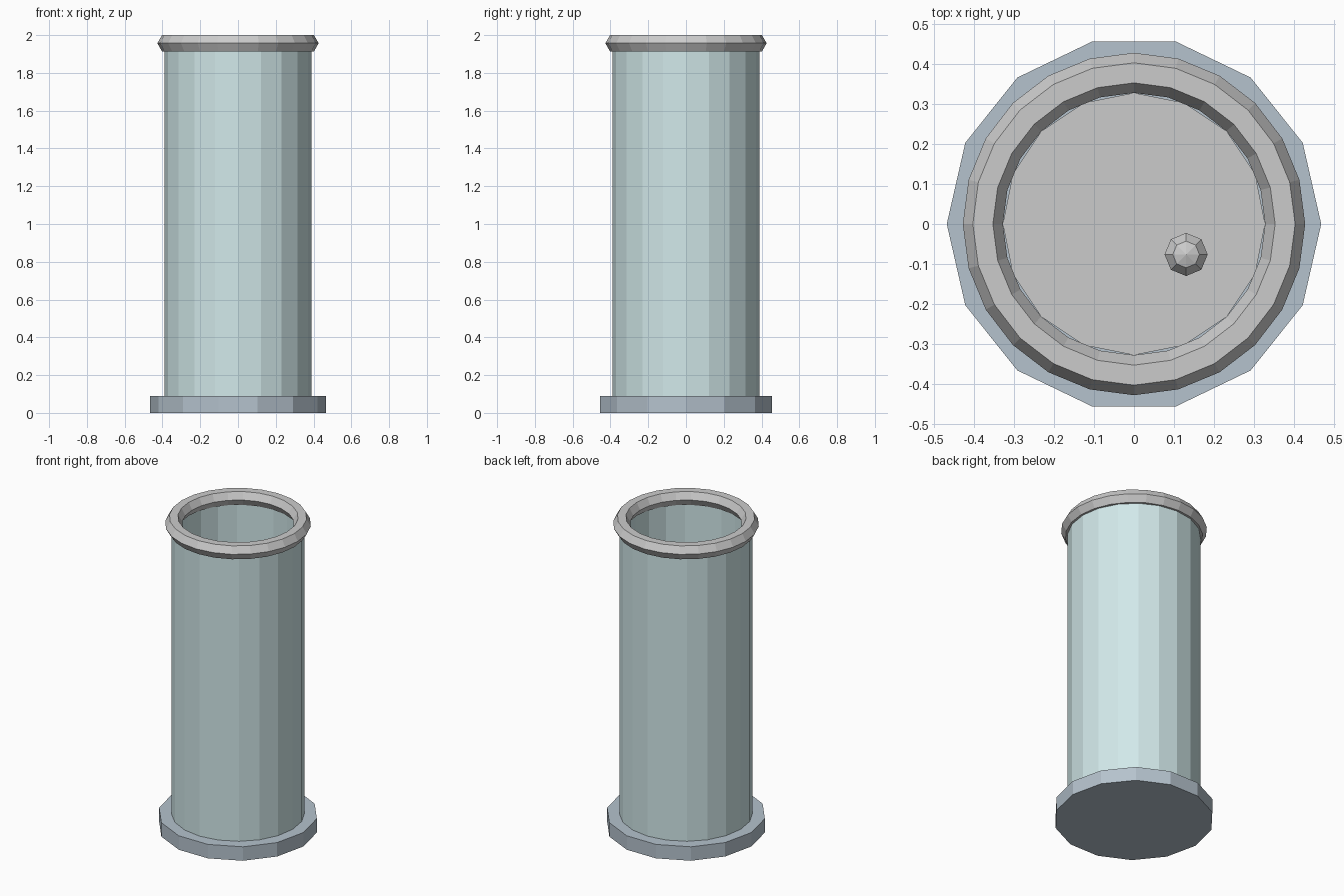
import bpy
import math

if "Cube" in bpy.data.objects:
    bpy.data.objects.remove(bpy.data.objects["Cube"])


def material(name, rgb):
    m = bpy.data.materials.new(name)
    m.diffuse_color = (*rgb, 1.0)
    m.use_nodes = True
    m.node_tree.nodes["Principled BSDF"].inputs["Base Color"].default_value = m.diffuse_color
    return m


def lathe(name, profile, sides, loc=(0, 0, 0), closed=False, mat=None):
    """Revolve (radius, z) points, first corner on +x; ends are capped unless closed."""
    verts = [(r * math.cos(2 * math.pi * i / sides),
              r * math.sin(2 * math.pi * i / sides), z)
             for r, z in profile for i in range(sides)]
    n = len(profile)
    faces = []
    for k in range(n if closed else n - 1):
        a, b = k * sides, ((k + 1) % n) * sides
        for i in range(sides):
            j = (i + 1) % sides
            faces.append((a + i, a + j, b + j, b + i))
    if not closed:
        faces.append(tuple(reversed(range(sides))))
        faces.append(tuple(range((n - 1) * sides, n * sides)))
    mesh = bpy.data.meshes.new(name)
    mesh.from_pydata(verts, [], faces)
    mesh.update()
    obj = bpy.data.objects.new(name, mesh)
    obj.location = loc
    bpy.context.collection.objects.link(obj)
    if mat:
        mesh.materials.append(mat)
    return obj


glass = material("pale_glass", (0.64, 0.81, 0.82))
slate = material("slate", (0.46, 0.54, 0.61))

# Foot plate
lathe("base", [(0.467, 0), (0.467, 0.09)], 14, mat=slate)

# Hollow tube wall, counter-clockwise section so normals face out
lathe("tube", [(0.39, 0.09), (0.39, 1.95), (0.36, 1.95), (0.36, 0.09)], 20,
      closed=True, mat=glass)

# Rim ring with a six-sided section
ring = [(0.377 + 0.05 * math.cos(math.radians(a)),
         1.957 + 0.05 * math.sin(math.radians(a))) for a in range(0, 360, 60)]
lathe("rim", ring, 24, closed=True)

# Inner column filling the tube
level = 1.6
lathe("inner_column", [(0.327, 0.09), (0.327, level)], 16)

# Small faceted bubble on top of the column
bpy.ops.mesh.primitive_uv_sphere_add(segments=8, ring_count=5, radius=0.0565,
                                     location=(0.13, -0.076, level + 0.02))
bpy.context.object.name = "bubble"
